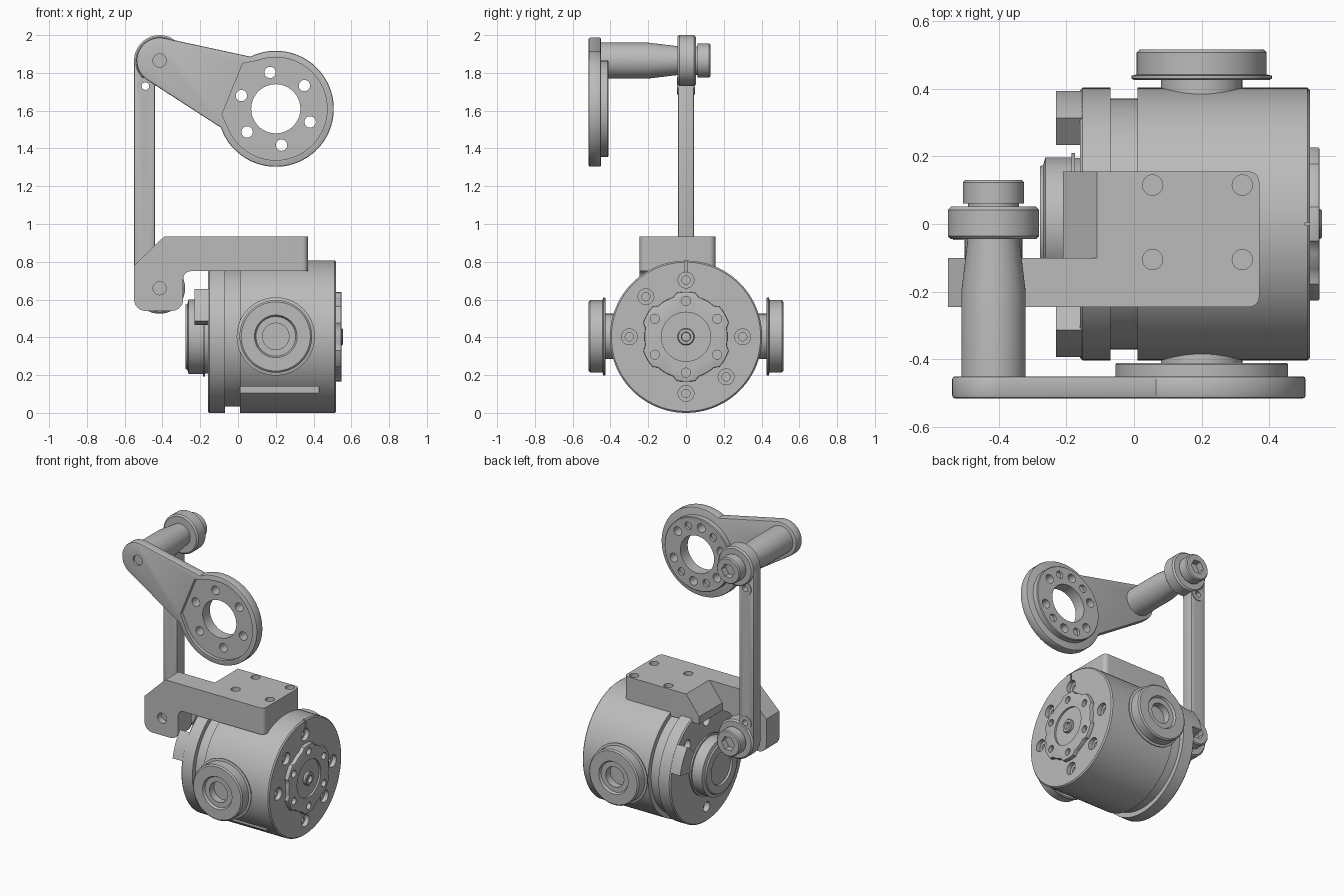
import bpy, bmesh
from math import pi, cos, sin, radians
from mathutils import Vector

if "Cube" in bpy.data.objects:
    bpy.data.objects.remove(bpy.data.objects["Cube"])

grey = bpy.data.materials.new("machined_grey")
grey.use_nodes = True
grey.diffuse_color = (0.5, 0.5, 0.5, 1)
grey.node_tree.nodes["Principled BSDF"].inputs["Base Color"].default_value = (0.5, 0.5, 0.5, 1)


def activate(ob):
    bpy.ops.object.select_all(action="DESELECT")
    ob.select_set(True)
    bpy.context.view_layer.objects.active = ob


def finish(name, bm):
    bmesh.ops.recalc_face_normals(bm, faces=bm.faces)
    mesh = bpy.data.meshes.new(name)
    bm.to_mesh(mesh)
    bm.free()
    mesh.materials.append(grey)
    ob = bpy.data.objects.new(name, mesh)
    bpy.context.collection.objects.link(ob)
    return ob


def skin(name, rings):
    """Closed solid through a list of equal rings, capped at both ends."""
    bm = bmesh.new()
    loops = [[bm.verts.new(p) for p in ring] for ring in rings]
    n = len(loops[0])
    for a, b in zip(loops, loops[1:]):
        for i in range(n):
            j = (i + 1) % n
            bm.faces.new((a[i], a[j], b[j], b[i]))
    bm.faces.new(loops[0])
    bm.faces.new(loops[-1])
    return finish(name, bm)


def place(axis, u, v, t):
    return {"x": (t, u, v), "y": (u, t, v), "z": (u, v, t)}[axis]


def lathe(name, axis, centre, profile, n=64):
    """Turn (distance along axis, radius) pairs about an axis."""
    cu, cv = centre
    return skin(name, [[place(axis, cu + r * cos(2 * pi * i / n), cv + r * sin(2 * pi * i / n), t)
                        for i in range(n)] for t, r in profile])


def rod(axis, centre, r, t0, t1, n=24):
    return lathe("cutter", axis, centre, [(t0, r), (t1, r)], n)


def prism(name, axis, points, t0, t1):
    return skin(name, [[place(axis, u, v, t) for u, v in points] for t in (t0, t1)])


def arc(centre, r, a0, a1, n=8):
    return [(centre[0] + r * cos(radians(a0 + (a1 - a0) * i / n)),
             centre[1] + r * sin(radians(a0 + (a1 - a0) * i / n))) for i in range(n + 1)]


def polar(centre, r, degrees):
    return arc(centre, r, degrees, degrees, 1)[0]


def box(x0, x1, y0, y1, z0, z1):
    return prism("cutter", "z", [(x0, y0), (x1, y0), (x1, y1), (x0, y1)], z0, z1)


def bevel(ob, width):
    mod = ob.modifiers.new("edge", "BEVEL")
    mod.width, mod.segments, mod.angle_limit = width, 2, radians(50)
    activate(ob)
    bpy.ops.object.modifier_apply(modifier=mod.name)


def cut(ob, cutters):
    for cutter in cutters:
        mod = ob.modifiers.new("cut", "BOOLEAN")
        mod.operation, mod.solver, mod.object = "DIFFERENCE", "EXACT", cutter
        activate(ob)
        bpy.ops.object.modifier_apply(modifier=mod.name)
        bpy.data.objects.remove(cutter)


AXIS = (0, 0.403)        # motor axis in y, z
TOP = (-0.415, 1.865)    # upper joint in x, z
LOW = (-0.415, 0.66)     # lower joint in x, z
HORN = (0.2, 1.61)       # horn disc centre in x, z

# Motor drum with stepped neck, bolt counterbores and a side slot
drum = lathe("motor_drum", "x", AXIS, [
    (-0.16, 0.395), (-0.152, 0.403), (-0.07, 0.403), (-0.07, 0.37), (0.01, 0.37),
    (0.01, 0.403), (0.512, 0.403), (0.52, 0.395)], 96)
holes = []
for a in (0, 90, 135, 180, 270, 315):
    p = polar(AXIS, 0.3, a)
    holes += [rod("x", p, 0.042, 0.49, 0.6), rod("x", p, 0.022, 0.43, 0.6)]
for a in (45, 90, 225, 270):
    holes.append(rod("x", polar(AXIS, 0.3, a), 0.035, -0.2, -0.12))
holes.append(box(0.01, 0.43, -0.42, -0.27, 0.105, 0.14))
holes.append(box(0.505, 0.6, -0.005, 0.005, 0.67, 0.85))
cut(drum, holes)

# Scalloped output flange on the drum end
rim = []
for k in range(12):
    r = 0.238 if k % 2 else 0.22
    rim += arc(AXIS, r, k * 30 - 12, k * 30 + 12, 5)
flange = prism("output_flange", "x", rim, 0.5, 0.548)
bevel(flange, 0.005)
cut(flange, [rod("x", AXIS, 0.13, 0.535, 0.6, 48)]
    + [rod("x", polar(AXIS, 0.19, 30 + 60 * k), 0.024, 0.52, 0.6) for k in range(6)])
lathe("flange_centre", "x", AXIS, [
    (0.52, 0.045), (0.55, 0.045), (0.555, 0.04), (0.555, 0.025), (0.53, 0.022)], 32)

# Rear hub and the two raised tabs beside it
lathe("rear_hub", "x", AXIS, [
    (-0.15, 0.195), (-0.175, 0.195), (-0.175, 0.21), (-0.185, 0.21), (-0.185, 0.197),
    (-0.262, 0.197), (-0.268, 0.175), (-0.277, 0.17), (-0.277, 0.115), (-0.265, 0.11)])
for side, a0, a1 in (("left", 12, 39), ("right", 168, 141)):
    prism("rear_tab_" + side, "x",
          arc(AXIS, 0.402, a0, a1) + arc(AXIS, 0.3, a1, a0), -0.23, -0.15)

# Pivot bosses on both sides of the drum
for side, s in (("left", 1), ("right", -1)):
    lathe("pivot_boss_" + side, "y", (0.2, 0.405), [(s * t, r) for t, r in (
        (0.34, 0.12), (0.425, 0.12), (0.425, 0.2), (0.43, 0.207), (0.438, 0.207), (0.442, 0.192),
        (0.507, 0.192), (0.515, 0.183), (0.515, 0.113), (0.5, 0.105), (0.5, 0.07), (0.45, 0.07))])

# Bracket plate over the drum, sloped at its rear edge
plate = prism("bracket_plate", "z",
              [(-0.21, -0.245)] + arc((0.34, -0.215), 0.03, -90, 0)
              + arc((0.34, 0.125), 0.03, 0, 90) + [(-0.21, 0.155)], 0.75, 0.935)
slope = prism("cutter", "y", [(-0.25, 0.75), (-0.25, 1), (-0.06, 1)], -0.3, 0.3)
cut(plate, [slope] + [rod("z", (x, y), 0.03, 0.84, 1) for x in (0.055, 0.32) for y in (-0.105, 0.115)])

# Bracket arm reaching back to the lower joint
arm = prism("bracket_arm", "y",
            [(-0.55, 0.78), (-0.39, 0.935), (0, 0.935), (0, 0.75)]
            + arc((-0.25, 0.71), 0.04, 90, 180) + arc((-0.35, 0.6), 0.06, 0, -90)
            + arc((-0.49, 0.6), 0.06, 270, 180), -0.245, -0.1)
cut(arm, [rod("y", LOW, 0.035, -0.3, -0.2)])

# Upright link with an eye and a socket bolt at each end
bar = prism("link_bar", "y", [(-0.55, LOW[1]), (-0.44, LOW[1]), (-0.44, TOP[1]), (-0.55, TOP[1])],
            -0.042, 0.042)
bevel(bar, 0.008)
cut(bar, [rod("y", (-0.49, z), 0.02, -0.1, 0.1) for z in (1.73, 0.795)])
for label, joint, z in (("upper", TOP, 1.73), ("lower", LOW, 0.795)):
    lathe("link_eye_" + label, "y", joint, [
        (-0.045, 0.125), (-0.035, 0.135), (0.042, 0.135), (0.052, 0.125)])
    boss = rod("y", (-0.49, z), 0.045, -0.047, 0.047, 32)
    boss.name = "link_boss_" + label
    cut(boss, [rod("y", (-0.49, z), 0.02, -0.1, 0.1)])
    bolt = lathe("joint_bolt_" + label, "y", joint, [
        (0.04, 0.075), (0.06, 0.075), (0.06, 0.09), (0.123, 0.09), (0.13, 0.083)], 48)
    cut(bolt, [rod("y", joint, 0.05, 0.085, 0.2, 6)])
lathe("lower_spacer", "y", LOW, [(-0.11, 0.085), (-0.03, 0.085)], 48)

# Tapered crank pin between the horn and the upper eye
lathe("crank_pin", "y", TOP, [(-0.46, 0.095), (-0.2, 0.095), (-0.05, 0.077), (-0.03, 0.077)])

# Horn: eye and disc in one outline, with a front pocket and bolt circle
horn = prism("horn_arm", "y", arc(TOP, 0.122, 78, 238, 20) + arc(HORN, 0.307, 199, 476, 56),
             -0.515, -0.45)
bevel(horn, 0.008)
pocket = prism("cutter", "y", [(-0.085, 1.58)] + arc(HORN, 0.272, 205, 470, 50) + [(0.025, 1.85)],
               -0.6, -0.49)
cut(horn, [pocket, rod("y", TOP, 0.035, -0.6, -0.5)])
boss = lathe("horn_boss", "y", HORN, [(-0.47, 0.255), (-0.415, 0.255), (-0.41, 0.25)], 80)
blind = [rod("y", polar(HORN, 0.195, a), 0.026, -0.43, -0.3) for a in (69, 129, 249, 309)]
cut(boss, blind)
for part in (horn, boss):
    cut(part, [rod("y", HORN, 0.13, -0.6, -0.3, 64)]
        + [rod("y", polar(HORN, 0.195, 39 + 60 * k), 0.03, -0.6, -0.3) for k in range(6)])

# Smooth the turned surfaces and keep machined edges crisp
for ob in bpy.context.scene.objects:
    if ob.type == "MESH":
        activate(ob)
        bpy.ops.object.shade_smooth_by_angle(angle=radians(30))
